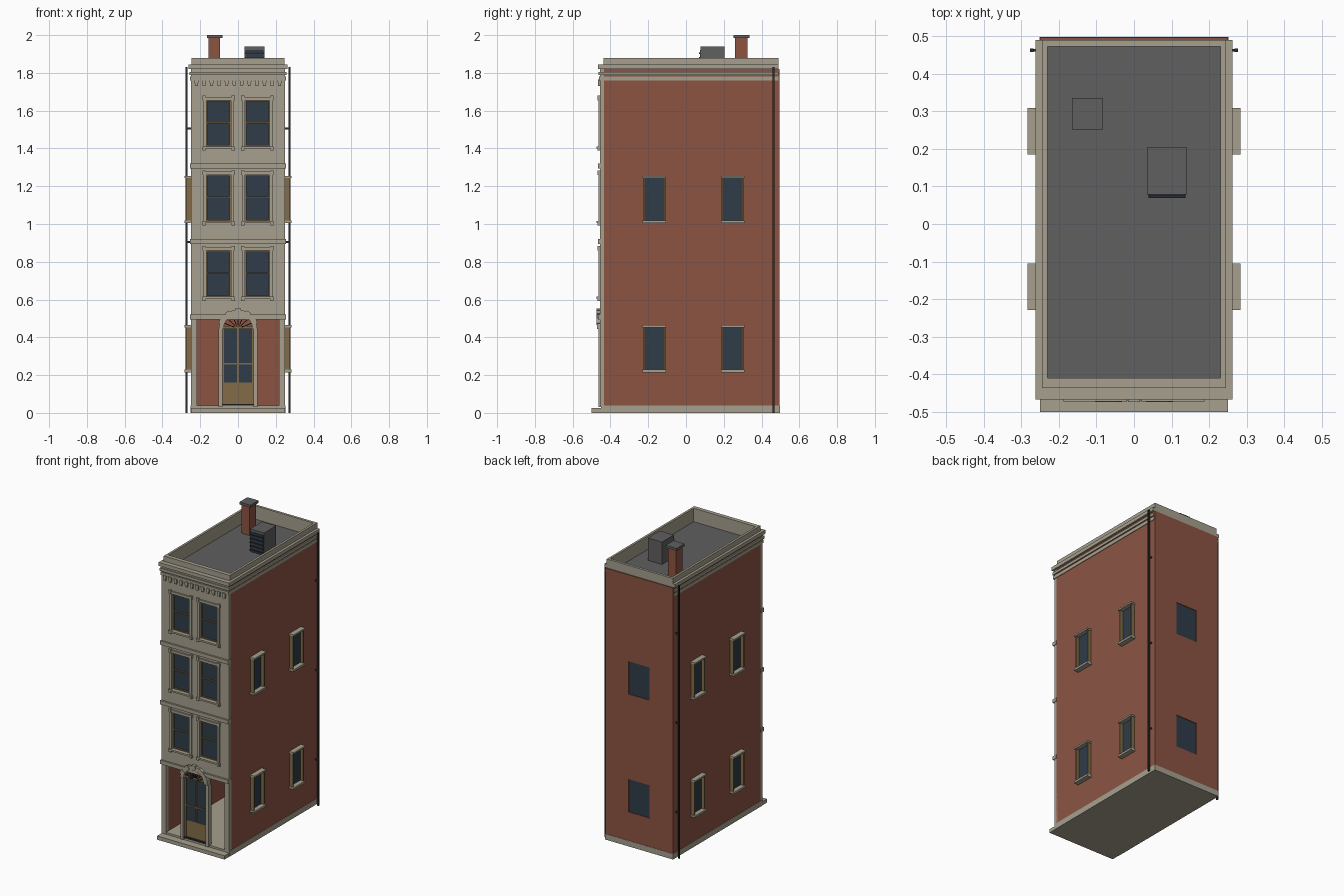
import bpy, bmesh
from math import sin, cos, pi

cube = bpy.data.objects.get("Cube")
if cube:
    bpy.data.objects.remove(cube)


def material(name, *rgb):
    m = bpy.data.materials.new(name)
    m.use_nodes = True
    m.diffuse_color = (*rgb, 1)
    m.node_tree.nodes["Principled BSDF"].inputs["Base Color"].default_value = (*rgb, 1)
    return m


stone = material("pale stone", .38, .35, .27)
brick = material("red brick", .26, .088, .055)
glass = material("dark glass", .028, .045, .065)
wood = material("tan wood", .23, .15, .065)
grey = material("roof grey", .115, .115, .115)
dark = material("dark metal", .025, .025, .028)


def finish(name, bm, mat):
    bmesh.ops.recalc_face_normals(bm, faces=bm.faces)
    mesh = bpy.data.meshes.new(name)
    bm.to_mesh(mesh)
    bm.free()
    if mat:
        mesh.materials.append(mat)
    ob = bpy.data.objects.new(name, mesh)
    bpy.context.collection.objects.link(ob)
    return ob


def prism(bm, points, y0, y1):
    """Extrude an x-z outline from y0 to y1."""
    face = bm.faces.new([bm.verts.new((x, y0, z)) for x, z in points])
    out = bmesh.ops.extrude_face_region(bm, geom=[face])["geom"]
    verts = [v for v in out if isinstance(v, bmesh.types.BMVert)]
    bmesh.ops.translate(bm, verts=verts, vec=(0, y1 - y0, 0))


def part(name, mat, boxes):
    """One object made of boxes given as x0, x1, y0, y1, z0, z1."""
    bm = bmesh.new()
    for x0, x1, y0, y1, z0, z1 in boxes:
        prism(bm, [(x0, z0), (x1, z0), (x1, z1), (x0, z1)], y0, y1)
    return finish(name, bm, mat)


def cut(ob, boxes):
    """Cut boxes out of an object and drop the cutter."""
    cutter = part("cutter", None, boxes)
    cutter.hide_render = True
    mod = ob.modifiers.new("cut", "BOOLEAN")
    mod.operation, mod.solver, mod.object = "DIFFERENCE", "EXACT", cutter
    deps = bpy.context.evaluated_depsgraph_get()
    mesh = bpy.data.meshes.new_from_object(ob.evaluated_get(deps))
    ob.modifiers.clear()
    ob.data = mesh
    bpy.data.objects.remove(cutter)


W = .25                    # half width of the house
FRONT, WALL, BACK = -.455, -.435, .496
SIDES = (-1, 1)

# Brick shell, hollow at street level, with niches for the back windows
back_rows = (.23, 1.02)
body = part("brick_walls", brick, [(-W, W, WALL, BACK, .03, 1.82)])
niches = [(-.078, .078, BACK - .01, BACK + .1, z, z + .22) for z in back_rows]
cut(body, niches + [(-.22, .22, -.6, .475, 0, .5), (-.238, .238, -.42, .48, 1.78, 2)])
part("back_window_glass", glass,
     [(-.078, .078, BACK - .01, BACK - .004, z, z + .22) for z in back_rows])

# Base, step and roof
part("base_slab", stone, [(-.252, .252, -.45, .498, 0, .038)])
part("front_step", stone, [(-W, W, -.5, -.44, 0, .025)])
part("roof_deck", grey, [(-.239, .239, -.42, .481, 1.76, 1.79)])
part("parapet", stone, [(-.245, .245, -.437, -.41, 1.79, 1.88),
                        (-.245, .245, .473, .49, 1.79, 1.88),
                        (-.245, -.23, -.41, .473, 1.79, 1.88),
                        (.23, .245, -.41, .473, 1.79, 1.88)])

# Stone front wall with window openings and corner piers
rows = (.615, 1.015, 1.41)
HIGH, HALF, CX = .245, .065, .103
facade = part("stone_front", stone, [(-W, W, FRONT, WALL, .5, 1.83)])
cut(facade, [(s * CX - HALF, s * CX + HALF, -.6, -.4, z, z + HIGH)
             for z in rows for s in SIDES])
part("corner_piers", stone, [(-W, -.217, FRONT, -.425, .03, .5),
                             (.217, W, FRONT, -.425, .03, .5)])
part("belt_courses", stone, [(-W - .003, W + .003, -.467, WALL, z, z + .025)
                             for z in (.495, .895, 1.295)])

# Front windows
panes, sashes, trims = [], [], []
for z in rows:
    t = z + HIGH
    for x in (-CX, CX):
        panes.append((x - HALF, x + HALF, -.439, -.433, z, t))
        for s in SIDES:
            e = x + s * HALF
            sashes.append((e - .006, e + .006, -.447, WALL, z, t))
            trims.append((e, e + s * .016, -.463, WALL, z, t))
            trims.append((e + s * .004, e + s * .021, -.468, WALL, z - .022, z - .01))
            trims.append((e + s * .004, e + s * .021, -.468, WALL, t, t + .024))
        for h in (z, z + HIGH / 2, t - .007):
            sashes.append((x - HALF, x + HALF, -.447, WALL, h, h + .007))
        trims.append((x - .085, x + .085, -.473, WALL, z - .011, z))
        trims.append((x - .08, x + .08, -.464, WALL, t, t + .017))
part("front_window_glass", glass, panes)
part("front_window_sashes", wood, sashes)
part("front_window_surrounds", stone, trims)

# Side windows
panes, jambs, ledges = [], [], []
for s in SIDES:
    for y in (-.167, .247):
        for z in (.225, 1.015):
            t = z + .232
            panes.append((s * .248, s * .254, y - .052, y + .052, z, t))
            for d in SIDES:
                jambs.append((s * .245, s * .275, y + d * .05, y + d * .058, z, t))
            ledges.append((s * .245, s * .284, y - .062, y + .062, z - .01, z + .004))
            ledges.append((s * .245, s * .284, y - .062, y + .062, t - .004, t + .007))
part("side_window_glass", glass, panes)
part("side_window_jambs", wood, jambs)
part("side_window_ledges", stone, ledges)

# Cornice on the front and both sides, with teeth below
bands = []
for z, h, w, y in ((1.76, .02, .254, -.461), (1.788, .018, .258, -.463),
                   (1.82, .024, .262, -.467)):
    bands.append((-w, w, y, WALL, z, z + h))
    for s in SIDES:
        bands.append((s * .24, s * w, WALL, .49, z, z + h))
part("cornice", stone, bands)
bm = bmesh.new()
for i in range(12):
    x = (i - 5.5) * .04
    prism(bm, [(x - .012, 1.765), (x - .007, 1.73), (x + .007, 1.73), (x + .012, 1.765)],
          -.466, WALL)
finish("cornice_teeth", bm, stone)

# Door with glazed upper panels
D, SPRING = .083, .445
part("door_panel", wood, [(-D, D, -.442, -.43, .038, .16)])
part("door_glass", glass, [(-D, D, -.44, -.434, .16, SPRING)])
part("door_rails", wood, [(-D, -D + .009, -.447, -.43, .038, SPRING),
                          (D - .009, D, -.447, -.43, .038, SPRING),
                          (-.004, .004, -.447, -.43, .16, SPRING),
                          (-D, D, -.447, -.43, .255, .264),
                          (-D, D, -.449, -.43, SPRING, .46)])
part("door_threshold", dark, [(-D, D, -.455, -.43, .038, .048)])
part("door_posts", stone, [(-.104, -D, -.463, -.43, .03, SPRING),
                           (D, .104, -.463, -.43, .03, SPRING)])


def polar(r, a):
    return r * cos(a), SPRING + r * sin(a)


# Arch stones and the fan of bars under them
bm = bmesh.new()
N = 11
for i in range(N):
    a, b = pi * i / N, pi * (i + 1) / N
    out = .108 if i % 2 else .102
    prism(bm, [polar(.076, a), polar(out, a), polar(out, b), polar(.076, b)],
          -.474 if i % 2 else -.47, WALL)
finish("door_arch", bm, stone)
bm = bmesh.new()
for i in range(1, 8):
    a = pi * i / 8
    prism(bm, [polar(.02, a - .1), polar(.08, a - .035),
               polar(.08, a + .035), polar(.02, a + .1)], -.46, -.45)
finish("fanlight_bars", bm, dark)

# Chimney
part("chimney_stack", brick, [(-.155, -.095, .26, .325, 1.78, 1.985)])
part("chimney_cap", grey, [(-.165, -.083, .251, .335, 1.984, 2)])

# Roof vent with louvres
part("vent_box", grey, [(.035, .14, .078, .205, 1.78, 1.94)])
part("vent_opening", glass, [(.04, .135, .074, .079, 1.79, 1.922)])
part("vent_louvres", dark, [(.038, .137, .069, .078, z, z + .008)
                            for z in (1.8, 1.825, 1.85, 1.875, 1.9)])

# Drainpipes near the back corners
part("drainpipes", dark, [(s * .267, s * .277, .458, .468, 0, 1.83) for s in SIDES])
part("pipe_brackets", dark, [(s * .248, s * .275, .46, .466, z, z + .01)
                             for s in SIDES for z in (.3, .9, 1.5)])
